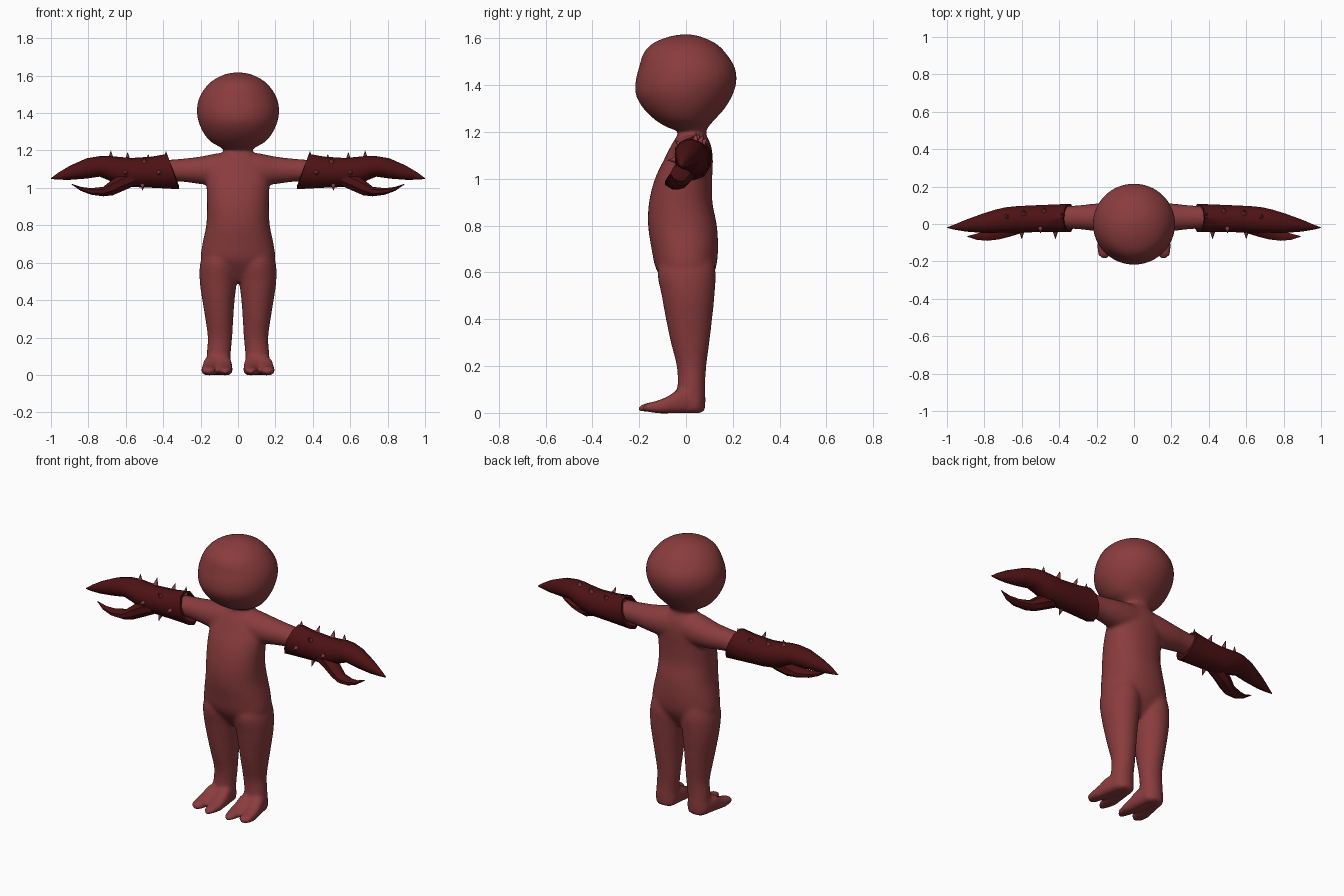
import bpy, bmesh, math
from mathutils import Vector

if "Cube" in bpy.data.objects:
    bpy.data.objects.remove(bpy.data.objects["Cube"])


def material(name, rgb):
    m = bpy.data.materials.new(name)
    m.diffuse_color = (*rgb, 1)
    m.use_nodes = True
    m.node_tree.nodes["Principled BSDF"].inputs["Base Color"].default_value = m.diffuse_color
    return m


skin = material("dusty_red", (0.255, 0.045, 0.047))
shell = material("dark_red", (0.075, 0.006, 0.007))


def smooth_rings(rings, steps):
    """Catmull-Rom interpolation between cross-sections."""
    out = []
    for i in range(len(rings) - 1):
        p0, p1 = rings[max(i - 1, 0)], rings[i]
        p2, p3 = rings[i + 1], rings[min(i + 2, len(rings) - 1)]
        for k in range(steps):
            t = k / steps
            out.append([0.5 * (2 * b + (c - a) * t + (2 * a - 5 * b + 4 * c - d) * t * t
                               + (3 * b - a - 3 * c + d) * t ** 3)
                        for a, b, c, d in zip(p0, p1, p2, p3)])
    return out + [list(rings[-1])]


def loft(bm, axis, rings, sides=28, power=1.0, steps=4, side=1, skew=None):
    """Closed tube; each ring is (position, low u, high u, low v, high v)."""
    if steps > 1:
        rings = smooth_rings(rings, steps)
    loops = []
    for i, (t, u0, u1, v0, v1) in enumerate(rings):
        loop = []
        for k in range(sides):
            a = 2 * math.pi * (k + 0.5) / sides
            c, s = math.cos(a), math.sin(a)
            c = math.copysign(abs(c) ** power, c)
            s = math.copysign(abs(s) ** power, s)
            u, v = (u0 + u1) / 2 + c * (u1 - u0) / 2, (v0 + v1) / 2 + s * (v1 - v0) / 2
            w = t + (skew[i] * s if skew and i < len(skew) else 0)
            x, y, z = {"x": (w, u, v), "y": (u, w, v), "z": (u, v, w)}[axis]
            loop.append(bm.verts.new((x * side, y, z)))
        loops.append(loop)
    for a, b in zip(loops, loops[1:]):
        for k in range(sides):
            n = (k + 1) % sides
            bm.faces.new((a[k], a[n], b[n], b[k]))
    bm.faces.new(loops[0])
    bm.faces.new(loops[-1])


def finish(bm, name, mat, angle):
    bmesh.ops.recalc_face_normals(bm, faces=bm.faces[:])
    me = bpy.data.meshes.new(name)
    bm.to_mesh(me)
    bm.free()
    ob = bpy.data.objects.new(name, me)
    bpy.context.collection.objects.link(ob)
    me.materials.append(mat)
    bpy.ops.object.select_all(action="DESELECT")
    ob.select_set(True)
    bpy.context.view_layer.objects.active = ob
    if angle:
        bpy.ops.object.shade_smooth_by_angle(angle=math.radians(angle))
    return ob


# Body: overlapping lofts fused into one soft skin
bm = bmesh.new()
# head and neck
loft(bm, "z", [
    (1.13, -.08, .08, -.06, .10), (1.195, -.072, .072, -.03, .085),
    (1.22, -.10, .10, -.08, .095), (1.25, -.15, .15, -.13, .12),
    (1.30, -.188, .188, -.182, .165), (1.36, -.213, .213, -.215, .20),
    (1.42, -.22, .22, -.215, .216), (1.48, -.208, .208, -.20, .207),
    (1.54, -.172, .172, -.18, .168), (1.58, -.127, .127, -.14, .125),
    (1.607, -.07, .07, -.075, .065), (1.617, -.02, .02, -.02, .02)], sides=40)
# torso
loft(bm, "z", [
    (.50, -.06, .06, -.05, .06), (.56, -.15, .15, -.095, .10),
    (.62, -.197, .197, -.13, .128), (.70, -.19, .19, -.147, .137),
    (.80, -.17, .17, -.162, .132), (.90, -.165, .165, -.158, .113),
    (1.00, -.168, .168, -.133, .112), (1.08, -.165, .165, -.095, .115),
    (1.14, -.13, .13, -.065, .108), (1.19, -.08, .08, -.035, .085)], sides=40, power=.9)
for s in (1, -1):
    # arm
    loft(bm, "x", [
        (0, -.06, .11, 1.02, 1.192), (.10, -.06, .113, 1.01, 1.187),
        (.20, -.04, .11, 1.02, 1.168), (.30, -.028, .10, 1.033, 1.156),
        (.45, -.02, .09, 1.04, 1.145)], side=s)
    # leg
    loft(bm, "z", [
        (.005, .045, .168, -.04, .082), (.06, .042, .17, -.045, .084),
        (.12, .038, .167, -.036, .082), (.20, .031, .162, -.04, .087),
        (.30, .025, .175, -.065, .10), (.40, .018, .191, -.086, .112),
        (.50, .006, .205, -.104, .122), (.60, .0, .202, -.122, .127),
        (.68, .03, .17, -.10, .11)], side=s)
    # foot with two toes
    for heel, tip, end in ((.085, .068, -.204), (.125, .158, -.187)):
        ys = (.06, -.03, -.07, -.12, -.17, end + .01, end)
        tops = (.09, .10, .075, .053, .041, .033, .026)
        wide = (.04, .044, .042, .039, .032, .02, .01)
        rings = []
        for y, top, w in zip(ys, tops, wide):
            f = min(1, max(0, (.06 - y) / .18))
            x = heel + (tip - heel) * f
            rings.append((y, x - w, x + w, -.002 if y > -.17 else .006, top))
        loft(bm, "y", rings, power=.75, steps=2, side=s)
body = finish(bm, "body", skin, 0)
fuse = body.modifiers.new("fuse", "REMESH")
fuse.mode = "VOXEL"
fuse.voxel_size = .0105
fuse.use_smooth_shade = True
soften = body.modifiers.new("soften", "SMOOTH")
soften.factor = .5
soften.iterations = 7

for s, label in ((1, "left"), (-1, "right")):
    # Gauntlet: hollow slanted cuff running into the upper pincer
    bm = bmesh.new()
    loft(bm, "x", [
        (.41, -.025, .09, 1.025, 1.15), (.345, -.034, .099, 1.01, 1.168),
        (.347, -.047, .111, .993, 1.182), (.45, -.047, .107, 1.0, 1.167),
        (.57, -.048, .102, 1.005, 1.16), (.64, -.05, .098, 1.015, 1.166),
        (.69, -.05, .092, 1.04, 1.171), (.74, -.05, .08, 1.06, 1.17),
        (.81, -.05, .058, 1.05, 1.158), (.90, -.042, .024, 1.043, 1.118),
        (.96, -.031, -.002, 1.044, 1.082), (1.0, -.021, -.018, 1.048, 1.052)],
        sides=10, steps=1, side=s, skew=(.02, .03, .032, .01))
    # lower pincer
    loft(bm, "x", [
        (.55, -.04, .05, 1.01, 1.10), (.61, -.055, .045, .982, 1.085),
        (.67, -.073, .022, .957, 1.05), (.72, -.085, -.005, .953, 1.008),
        (.785, -.092, -.03, .962, 1.0), (.84, -.086, -.05, .983, 1.006),
        (.89, -.069, -.064, 1.018, 1.022)], sides=8, steps=1, side=s)
    finish(bm, label + "_pincer_gauntlet", shell, 40)

    # Spikes: small cones standing on the gauntlet
    bm = bmesh.new()
    for x, deg in ((.385, 75), (.48, 55), (.59, 65), (.68, 82), (.50, 135),
                   (.42, 183), (.60, 183), (.51, 238)):
        a = math.radians(deg)
        n = Vector((0, math.cos(a), math.sin(a)))
        base = Vector((x * s, .029 + .071 * n.y, 1.085 + .077 * n.z))
        rot = n.to_track_quat("Z", "Y").to_matrix().to_4x4()
        cone = bmesh.ops.create_cone(bm, cap_ends=True, segments=8, radius1=.016,
                                     radius2=.001, depth=.046)
        bmesh.ops.transform(bm, verts=cone["verts"], matrix=rot)
        bmesh.ops.translate(bm, verts=cone["verts"], vec=base + n * .015)
    finish(bm, label + "_gauntlet_spikes", skin, 50)
